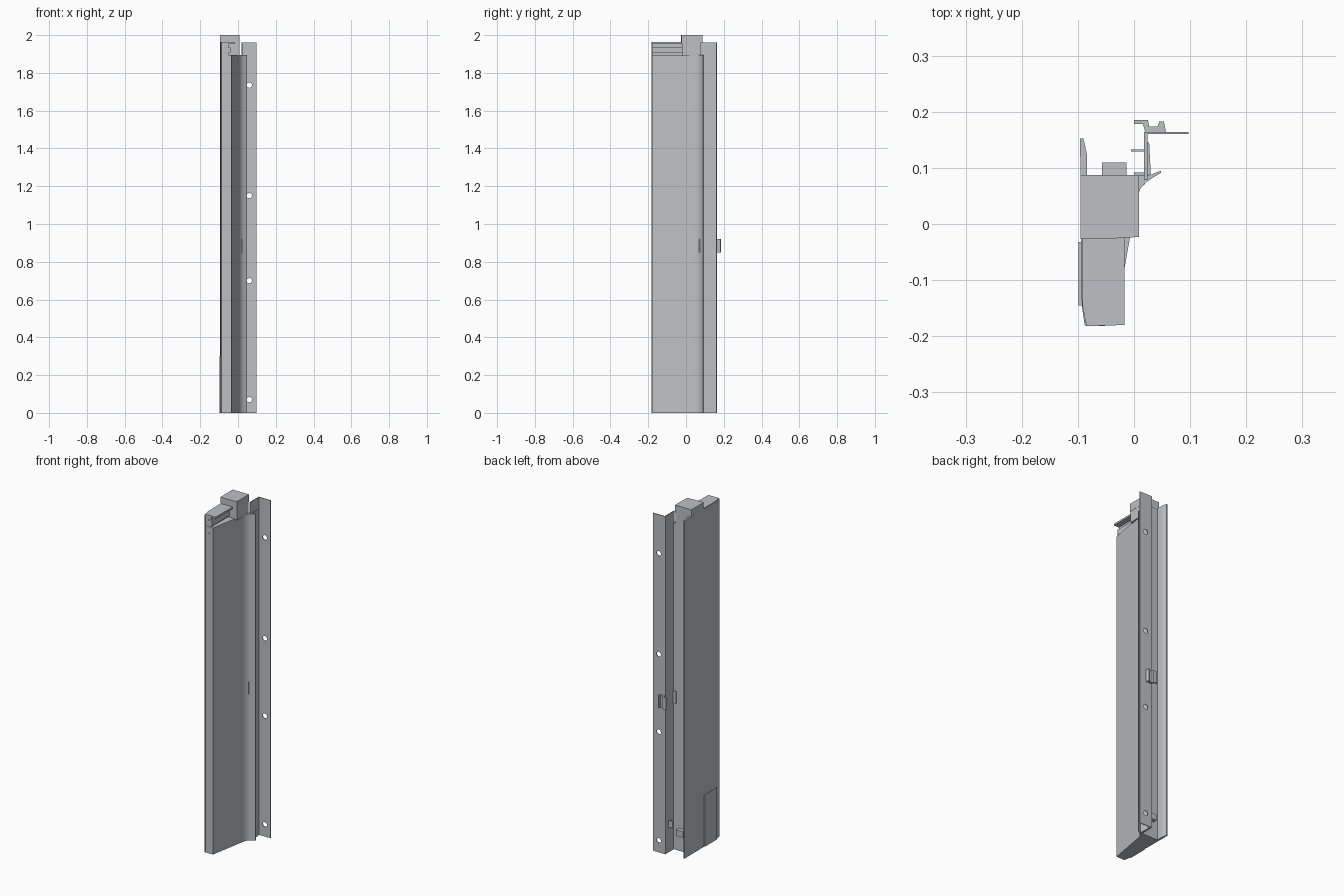
import bpy, bmesh, math

if "Cube" in bpy.data.objects:
    bpy.data.objects.remove(bpy.data.objects["Cube"])

grey = bpy.data.materials.new("light grey")
grey.diffuse_color = (0.52, 0.53, 0.55, 1)
grey.use_nodes = True
grey.node_tree.nodes["Principled BSDF"].inputs["Base Color"].default_value = grey.diffuse_color


def finish(name, bm):
    bmesh.ops.recalc_face_normals(bm, faces=bm.faces)
    mesh = bpy.data.meshes.new(name)
    bm.to_mesh(mesh)
    bm.free()
    mesh.materials.append(grey)
    ob = bpy.data.objects.new(name, mesh)
    bpy.context.collection.objects.link(ob)
    return ob


def prism(name, pts, z0, z1, smooth=False):
    """Extrude a plan outline from z0 to z1."""
    bm = bmesh.new()
    face = bm.faces.new([bm.verts.new((x, y, z0)) for x, y in pts])
    ext = bmesh.ops.extrude_face_region(bm, geom=[face])
    for v in ext["geom"]:
        if isinstance(v, bmesh.types.BMVert):
            v.co.z = z1
    ob = finish(name, bm)
    if smooth:
        bpy.context.view_layer.objects.active = ob
        ob.select_set(True)
        bpy.ops.object.shade_smooth_by_angle(angle=math.radians(30))
        ob.select_set(False)
    return ob


def box(name, x0, x1, y0, y1, z0, z1):
    return prism(name, [(x0, y0), (x1, y0), (x1, y1), (x0, y1)], z0, z1)


def rod_y(name, x, z, r, y0, y1):
    """Cylinder lying along y."""
    n = 20
    bm = bmesh.new()
    ends = [[bm.verts.new((x + r * math.cos(i * math.tau / n), y,
                           z + r * math.sin(i * math.tau / n))) for i in range(n)] for y in (y0, y1)]
    for e in ends:
        bm.faces.new(e)
    for i in range(n):
        j = (i + 1) % n
        bm.faces.new((ends[0][i], ends[0][j], ends[1][j], ends[1][i]))
    return finish(name, bm)


# Main body: slanted right wall that flares out into a lip
prism("main_body", [(-0.085, -0.18), (-0.035, -0.18), (-0.002, 0.005), (0.002, 0.03), (0.006, 0.05),
                    (0.012, 0.064), (0.022, 0.075), (0.034, 0.083), (0.048, 0.091), (0.048, 0.095),
                    (0.03, 0.088), (0.012, 0.086), (-0.085, 0.086)], 0, 1.895, True)

# Outer side panel running past the back of the body
prism("side_panel", [(-0.085, -0.182), (-0.088, -0.18), (-0.093, -0.145), (-0.095, 0.0),
                     (-0.096, 0.152), (-0.090, 0.152), (-0.084, 0.125), (-0.083, 0.0),
                     (-0.083, -0.182)], 0, 1.96)
box("kick_plate", -0.0985, -0.092, -0.145, -0.032, 0, 0.30)

# Rear mounting bracket: wall, brace and holed flange
box("bracket_wall", 0.018, 0.024, 0.078, 0.164, 0, 1.96)
prism("bracket_brace", [(0.024, 0.088), (0.030, 0.088), (0.027, 0.145), (0.024, 0.145)], 0, 1.895)
flange = box("bracket_flange", 0.018, 0.097, 0.160, 0.164, 0, 1.96)
for z in (0.07, 0.70, 1.15, 1.735):
    cutter = rod_y("hole_cutter", 0.06, z, 0.014, 0.14, 0.18)
    cutter.hide_render = True
    cutter.hide_set(True)
    cutter.display_type = 'WIRE'
    mod = flange.modifiers.new("hole", 'BOOLEAN')
    mod.operation = 'DIFFERENCE'
    mod.solver = 'EXACT'
    mod.object = cutter

# Latch on the back of the flange
prism("latch", [(0.0, 0.178), (0.016, 0.178), (0.020, 0.164), (0.057, 0.164), (0.053, 0.183),
                (0.045, 0.183), (0.042, 0.174), (0.027, 0.174), (0.025, 0.185), (0.0, 0.185)],
      0.85, 0.92)
box("latch_stop", 0.0, 0.02, 0.07, 0.092, 0.85, 0.92)

# Small lugs near the foot
box("bracket_lug", -0.005, 0.02, 0.129, 0.133, 0.145, 0.185)
box("rear_lug", -0.057, -0.013, 0.08, 0.11, 0.095, 0.13)

# Head: housing, slide bar, thin cover plate and top block
box("head_housing", -0.088, -0.05, -0.178, -0.02, 1.89, 1.957)
box("slide_bar", -0.070, -0.040, -0.181, -0.015, 1.905, 1.935)
prism("cover_plate", [(-0.085, -0.182), (-0.017, -0.18), (-0.017, -0.02), (-0.093, -0.02),
                      (-0.092, -0.145)], 1.953, 1.963)
box("head_core", -0.094, 0.008, -0.02, 0.086, 1.89, 1.96)
prism("top_block", [(-0.095, -0.027), (-0.04, -0.026), (0.009, -0.023), (0.009, 0.087),
                    (-0.095, 0.087)], 1.955, 2.0)

# Screw head on the front face
rod_y("front_screw", -0.062, 1.85, 0.010, -0.182, -0.17)
